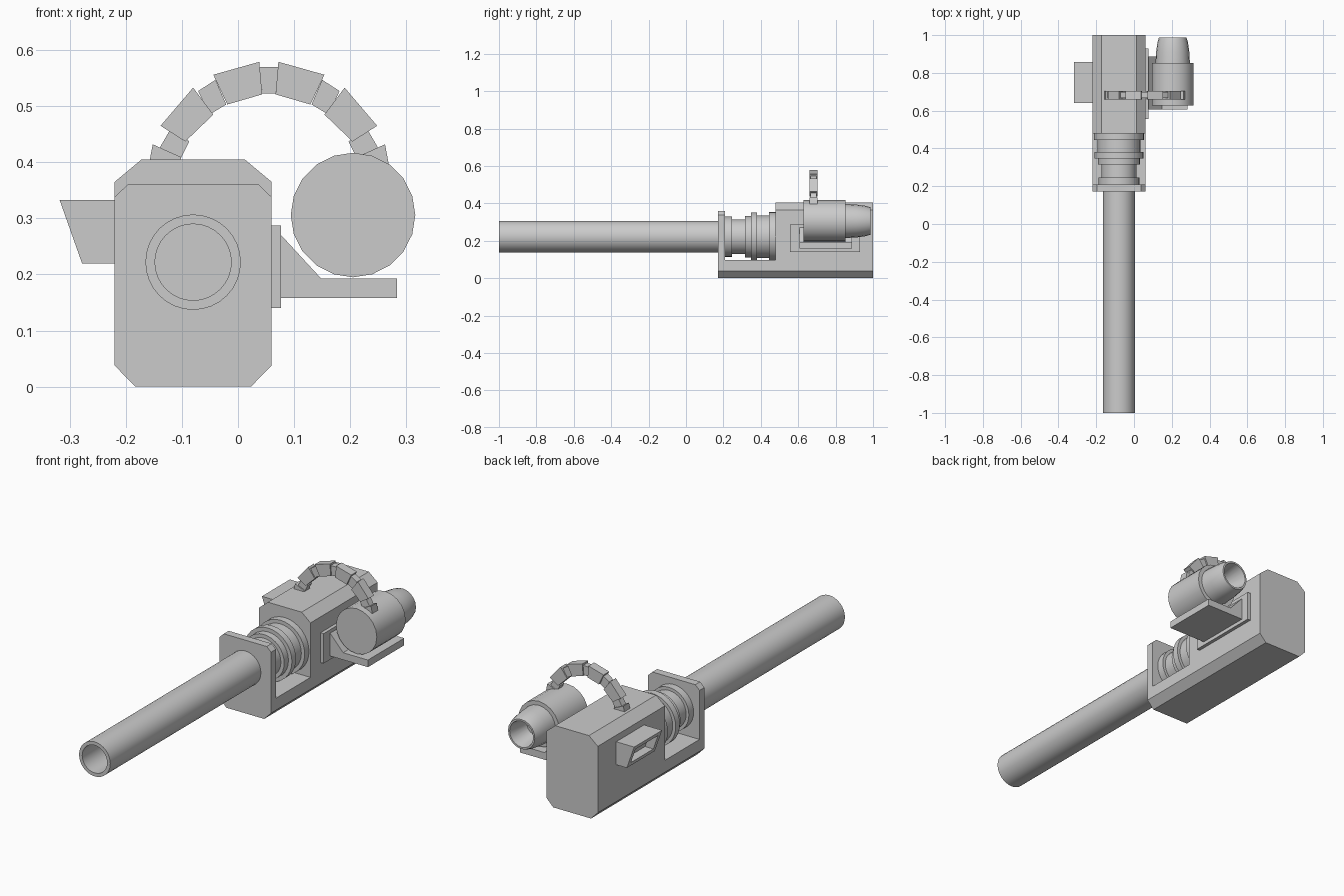
import bpy, bmesh, math

if "Cube" in bpy.data.objects:
    bpy.data.objects.remove(bpy.data.objects["Cube"])


def finish(bm, name, smooth=False):
    bmesh.ops.recalc_face_normals(bm, faces=bm.faces[:])
    mesh = bpy.data.meshes.new(name)
    bm.to_mesh(mesh)
    bm.free()
    obj = bpy.data.objects.new(name, mesh)
    bpy.context.collection.objects.link(obj)
    if smooth:
        bpy.ops.object.select_all(action='DESELECT')
        obj.select_set(True)
        bpy.context.view_layer.objects.active = obj
        bpy.ops.object.shade_smooth_by_angle(angle=math.radians(30))
    return obj


def add_prism(bm, profile, y0, y1):
    """Extrude an (x, z) profile along y."""
    face = bm.faces.new([bm.verts.new((x, y0, z)) for x, z in profile])
    ext = bmesh.ops.extrude_face_region(bm, geom=[face])["geom"]
    moved = [g for g in ext if isinstance(g, bmesh.types.BMVert)]
    bmesh.ops.translate(bm, verts=moved, vec=(0, y1 - y0, 0))


def prism(name, profile, y0, y1):
    bm = bmesh.new()
    add_prism(bm, profile, y0, y1)
    return finish(bm, name)


def lathe(name, profile, cx, cz, sides):
    """Revolve an (r, y) profile around a y axis and cap both ends."""
    bm = bmesh.new()
    rings = []
    for r, y in profile:
        angles = [2 * math.pi * i / sides for i in range(sides)]
        rings.append([bm.verts.new((cx + r * math.cos(a), y, cz + r * math.sin(a)))
                      for a in angles])
    for a, b in zip(rings, rings[1:]):
        for i in range(sides):
            j = (i + 1) % sides
            bm.faces.new((a[i], a[j], b[j], b[i]))
    bm.faces.new(rings[0])
    bm.faces.new(rings[-1])
    return finish(bm, name, True)


def mirrored(half, cx):
    """Complete a right-hand half profile by mirroring about cx."""
    return ([(cx + x, z) for x, z in half]
            + [(cx - x, z) for x, z in reversed(half)])


CX, CZ = -0.08, 0.222

# Receiver: chamfered rear block, low bed and front plate
prism("receiver_block",
      mirrored([(0.103, 0), (0.14, 0.038), (0.14, 0.365), (0.092, 0.405)], CX), 0.478, 1.0)
prism("receiver_bed",
      mirrored([(0.103, 0), (0.14, 0.038), (0.14, 0.097)], CX), 0.209, 0.478)
prism("front_plate",
      mirrored([(0.103, 0), (0.14, 0.038), (0.14, 0.338), (0.117, 0.36)], CX), 0.171, 0.209)

# Hollow barrel
lathe("barrel", [(0.085, 0.19), (0.085, -1.0), (0.068, -1.0), (0.068, 0.15)], CX, CZ, 32)

# Stepped collar between plate and block
steps = [(0.108, 0.205, 0.246), (0.093, 0.246, 0.315), (0.111, 0.315, 0.348),
         (0.13, 0.348, 0.38), (0.114, 0.38, 0.444), (0.132, 0.444, 0.482)]
lathe("collar", [(r, y) for r, a, b in steps for y in (a, b)], CX, CZ, 32)

# Side hood with a recessed opening in its slanted face
bm = bmesh.new()
add_prism(bm, [(-0.215, 0.22), (-0.278, 0.22), (-0.318, 0.333), (-0.215, 0.333)], 0.64, 0.857)
bmesh.ops.recalc_face_normals(bm, faces=bm.faces[:])
slant = min(bm.faces, key=lambda f: f.calc_center_median().x)
bmesh.ops.inset_individual(bm, faces=[slant], thickness=0.03)
pocket = bmesh.ops.extrude_discrete_faces(bm, faces=[slant])["faces"][0]
bmesh.ops.translate(bm, verts=pocket.verts[:], vec=(0.045, 0, 0))
finish(bm, "side_hood")

# Canister shelf on its mounting plate
prism("mount_plate", [(0.055, 0.14), (0.077, 0.14), (0.077, 0.287), (0.055, 0.287)],
      0.556, 0.93)
prism("canister_shelf", [(0.07, 0.158), (0.283, 0.158), (0.283, 0.193), (0.148, 0.193),
                         (0.077, 0.27), (0.07, 0.27)], 0.606, 0.888)

# Canister with a hollow tapering nozzle at the rear
lathe("canister", [(0.111, 0.628), (0.111, 0.852), (0.091, 0.852), (0.088, 0.91),
                   (0.081, 0.96), (0.073, 0.987), (0.064, 0.987), (0.045, 0.88)],
      0.205, 0.306, 20)

# Segmented feed hose: wide links and narrow joints, mirrored across the arch
HX = 0.055
wide = [[(-0.017, 0.579), (-0.099, 0.556), (-0.074, 0.503), (-0.012, 0.521)],
        [(-0.135, 0.533), (-0.193, 0.465), (-0.149, 0.437), (-0.099, 0.485)],
        [(-0.207, 0.432), (-0.156, 0.409), (-0.163, 0.39), (-0.214, 0.395)]]
narrow = [[(-0.172, 0.465), (-0.195, 0.425), (-0.156, 0.409), (-0.142, 0.437)],
          [(-0.126, 0.527), (-0.095, 0.547), (-0.076, 0.503), (-0.106, 0.485)]]
bm = bmesh.new()
for quads, half_width in ((wide, 0.022), (narrow, 0.016)):
    for quad in quads:
        for side in (1, -1):
            add_prism(bm, [(HX + side * x, z) for x, z in quad],
                      0.682 - half_width, 0.682 + half_width)
add_prism(bm, mirrored([(0.012, 0.523), (0.017, 0.570)], HX), 0.666, 0.698)
finish(bm, "feed_hose")
